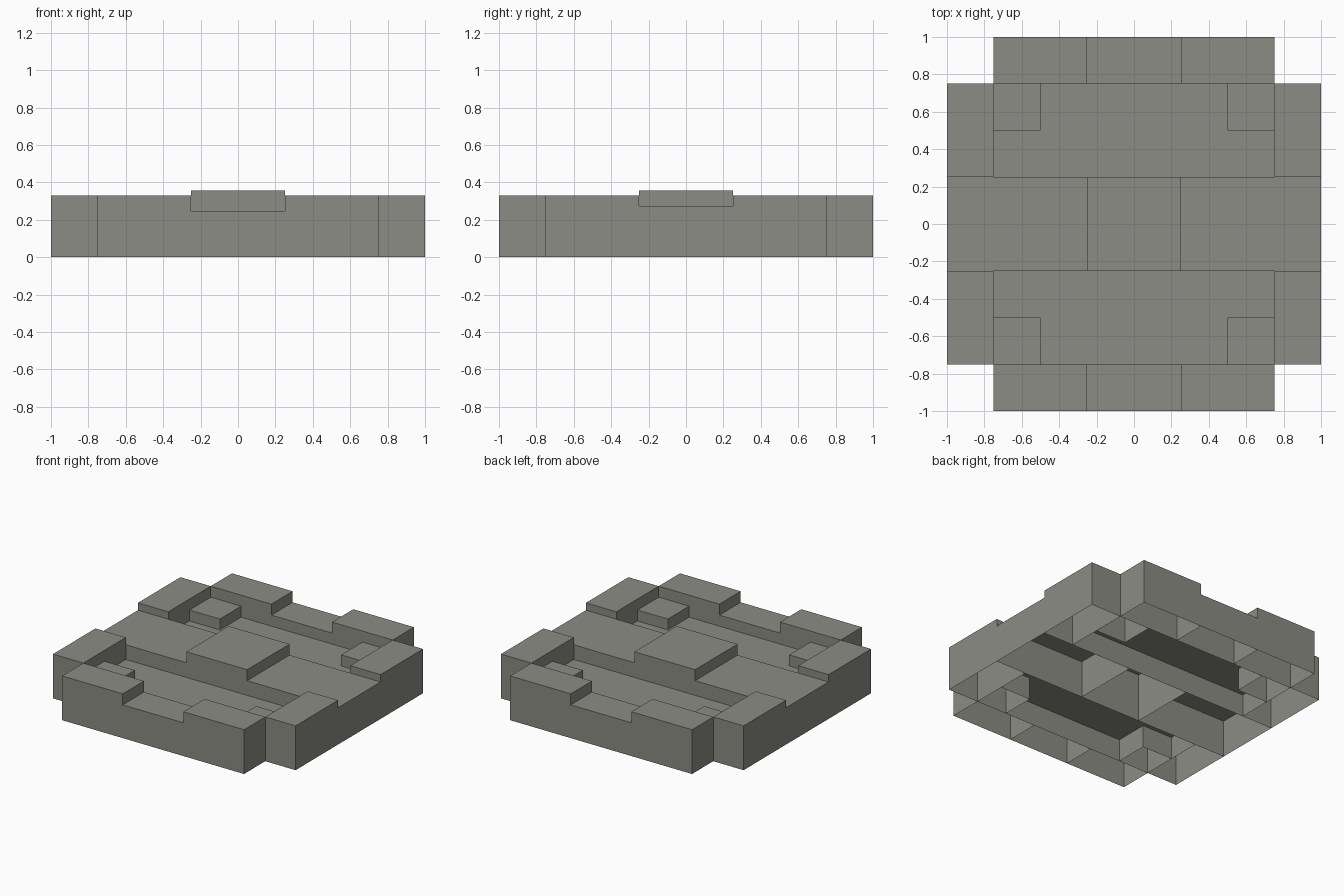
import bpy
import bmesh

cube = bpy.data.objects.get("Cube")
if cube:
    bpy.data.objects.remove(cube, do_unlink=True)

stone = bpy.data.materials.new("grey_stone")
stone.use_nodes = True
color = (0.26, 0.262, 0.23, 1.0)
stone.diffuse_color = color
bsdf = stone.node_tree.nodes["Principled BSDF"]
bsdf.inputs["Base Color"].default_value = color
bsdf.inputs["Roughness"].default_value = 0.9

# Heights of the block tops
RIM, RAISED, STRIP, LOW, TROUGH = 0.33, 0.357, 0.275, 0.248, 0.166


def shell(name, outline, top):
    """Flat-topped block from a counter-clockwise outline, open underneath."""
    bm = bmesh.new()
    lower = [bm.verts.new((x, y, 0)) for x, y in outline]
    upper = [bm.verts.new((x, y, top)) for x, y in outline]
    bm.faces.new(upper)
    n = len(outline)
    for i in range(n):
        j = (i + 1) % n
        bm.faces.new((lower[i], lower[j], upper[j], upper[i]))
    bmesh.ops.recalc_face_normals(bm, faces=bm.faces)
    if max(bm.faces, key=lambda f: f.calc_center_median().z).normal.z < 0:
        bmesh.ops.reverse_faces(bm, faces=bm.faces)
    mesh = bpy.data.meshes.new(name)
    bm.to_mesh(mesh)
    bm.free()
    mesh.materials.append(stone)
    obj = bpy.data.objects.new(name, mesh)
    bpy.context.collection.objects.link(obj)
    return obj


def block(name, xs, ys, top):
    (x0, x1), (y0, y1) = sorted(xs), sorted(ys)
    return shell(name, [(x0, y0), (x1, y0), (x1, y1), (x0, y1)], top)


# Raised centre slab
block("centre_slab", (-0.25, 0.25), (-0.25, 0.25), RAISED)

for sx, side in ((1, "left"), (-1, "right")):
    # Walkway running from the centre out through the side rim
    block(f"{side}_walkway", (sx * 0.25, sx), (-0.25, 0.25), STRIP)
    for sy, end in ((1, "back"), (-1, "front")):
        # Side rim, end rim and low corner post of each quarter
        block(f"{end}_{side}_side_rim", (sx * 0.75, sx), (sy * 0.25, sy * 0.75), RIM)
        block(f"{end}_{side}_end_rim", (sx * 0.25, sx * 0.75), (sy * 0.75, sy), RIM)
        block(f"{end}_{side}_post", (sx * 0.5, sx * 0.75), (sy * 0.5, sy * 0.75), LOW)

# Low gap in each end rim, and the sunken trough wrapped around the posts
trough = [(0.75, 0.25), (0.75, 0.5), (0.5, 0.5), (0.5, 0.75)]
trough += [(-x, y) for x, y in reversed(trough)]
for sy, end in ((1, "back"), (-1, "front")):
    block(f"{end}_rim_gap", (-0.25, 0.25), (sy * 0.75, sy), LOW)
    shell(f"{end}_trough", [(sy * x, sy * y) for x, y in trough], TROUGH)
